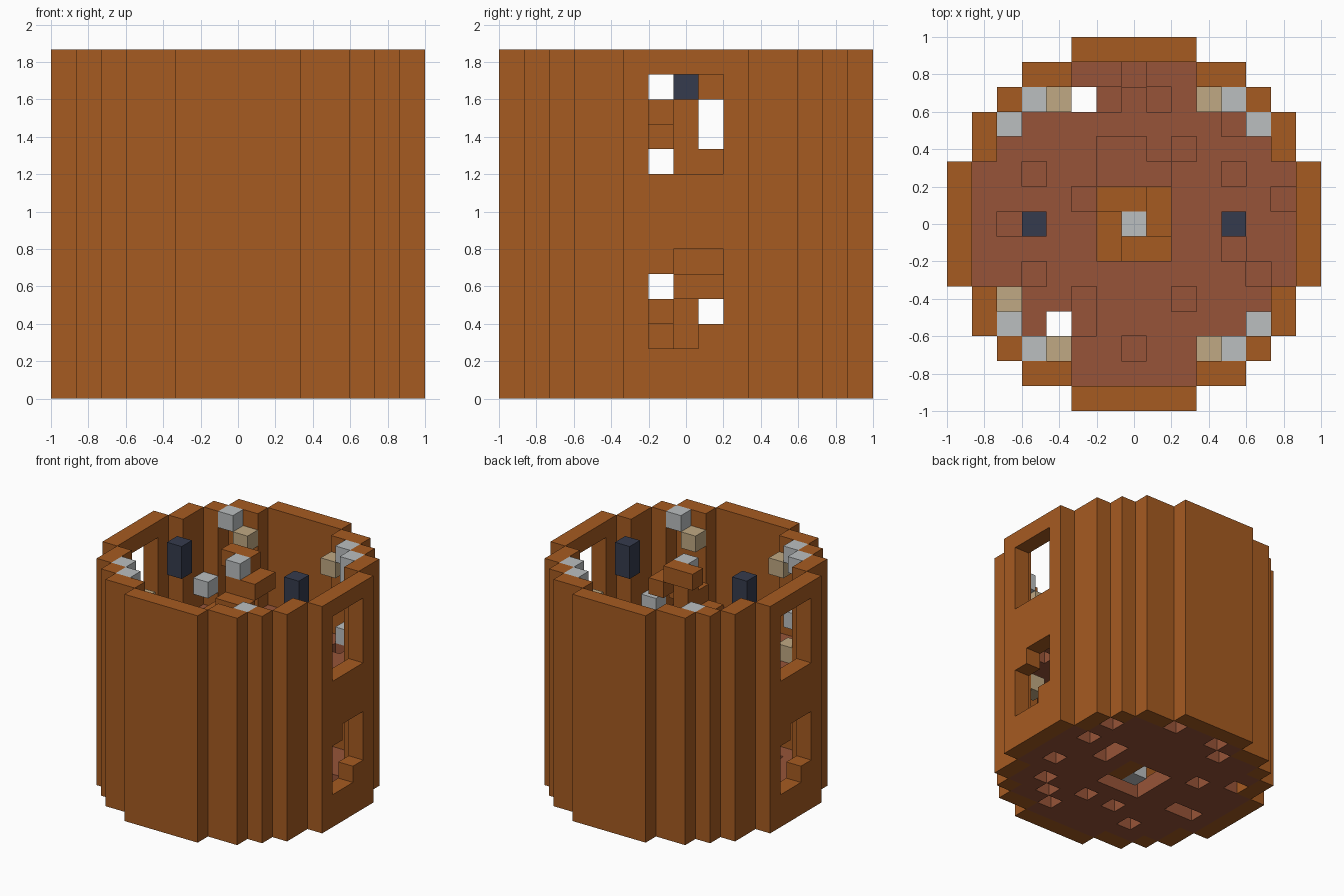
import bpy
import bmesh
from mathutils import Vector

if "Cube" in bpy.data.objects:
    bpy.data.objects.remove(bpy.data.objects["Cube"])

U = 2 / 15          # block size
LEVELS = 14         # tower height in blocks
STOREY = 7          # blocks per storey


def material(name, rgb):
    """Flat material from an sRGB colour."""
    lin = [((c / 255 + 0.055) / 1.055) ** 2.4 for c in rgb] + [1]
    m = bpy.data.materials.new(name)
    m.use_nodes = True
    m.diffuse_color = lin
    m.node_tree.nodes["Principled BSDF"].inputs["Base Color"].default_value = lin
    return m


BROWN = material("orange brown wood", (166, 91, 33))
RED = material("red brown floor", (151, 84, 56))
SILVER = material("pale grey", (187, 191, 192))
TAN = material("sandy tan", (192, 169, 131))
NAVY = material("dark slate blue", (53, 59, 77))

AXES = [Vector(a) for a in ((1, 0, 0), (0, 1, 0), (0, 0, 1))]


def blocks(name, cells, mat):
    """One object from grid cells, keeping only the faces on the outside."""
    cells = set(cells)
    bm = bmesh.new()
    verts = {}

    def vert(p):
        key = tuple(round(c * 2) for c in p)
        if key not in verts:
            verts[key] = bm.verts.new((p.x * U, p.y * U, p.z * U))
        return verts[key]

    for cell in cells:
        mid = Vector(cell) + Vector((0, 0, 0.5))
        for a in range(3):
            for side in (1, -1):
                n = AXES[a] * side
                if tuple(round(c) for c in Vector(cell) + n) in cells:
                    continue
                s, t = AXES[(a + 1) % 3] / 2, AXES[(a + 2) % 3] * side / 2
                f = mid + n / 2
                bm.faces.new([vert(f - s - t), vert(f + s - t),
                              vert(f + s + t), vert(f - s + t)])
    mesh = bpy.data.meshes.new(name)
    bm.to_mesh(mesh)
    bm.free()
    mesh.materials.append(mat)
    bpy.context.collection.objects.link(bpy.data.objects.new(name, mesh))


# Round plan: wall ring and the area inside it
plan = [(i, j) for i in range(-7, 8) for j in range(-7, 8) if i * i + j * j <= 54]
ring = [(i, j) for i, j in plan if i * i + j * j >= 45]
inside = [c for c in plan if c not in ring]

# Windows on both sides, the same after a half turn; the lower pair is partly filled
window = {(j, k + s) for j in (-1, 0, 1) for k in range(2, 6) for s in (0, STOREY)}
window -= {(-1, 5), (1, 2)}
openings = {(7 * s, j * s, k) for j, k in window for s in (1, -1)}
wall = {(i, j, k) for i, j in ring for k in range(LEVELS)}
blocks("tower_wall", wall - openings, BROWN)

# Floors with a stairwell and missing boards
lower_gaps = [(5, 4), (5, 2), (3, 1), (3, 2), (2, 6), (-1, 6), (-2, 5), (5, -1),
              (4, -3), (3, -4), (2, -5), (1, -3), (-1, -3), (-3, 2), (-5, 3),
              (-4, -1), (-5, -1), (-3, -4)]
upper_gaps = [(-2, 5), (-1, 5), (1, 5), (0, 6), (-4, 2), (-1, 3), (0, 3), (-1, 2),
              (0, 2), (1, 2), (2, 3), (4, 2), (4, 4), (-2, 1), (6, 1), (-5, 0),
              (4, -1), (-4, -2), (5, -2), (-2, -3), (-2, -4), (-3, -4), (2, -3),
              (0, -5)]
for name, level, gaps in (("lower_floor", 0, lower_gaps),
                          ("upper_floor", STOREY, upper_gaps)):
    boards = [(i, j, level) for i, j in inside
              if max(abs(i), abs(j)) > 1 and (i, j) not in gaps]
    blocks(name, boards, RED)

# Spiral stair: two blocks per step, a full turn every four levels
steps = [((1, 1), (1, 0)), ((-1, 1), (0, 1)), ((-1, -1), (-1, 0)), ((1, -1), (0, -1))]
blocks("spiral_stair", [(i, j, k) for k in range(LEVELS) for i, j in steps[k % 4]], BROWN)
blocks("stair_post", [(0, 0, k) for k in range(1, LEVELS - 1)], BROWN)
blocks("stair_post_caps", [(0, 0, 0), (0, 0, LEVELS - 1)], SILVER)

# Hanging lamps
for name, i in (("left_lamp", 4), ("right_lamp", -4)):
    blocks(name, [(i, 0, 12), (i, 0, 13)], NAVY)

# Loose blocks in the corners
blocks("corner_blocks", [(-4, 5, 13), (4, 5, 13), (5, 4, 13), (5, 4, 12), (-5, -4, 13),
                         (-4, -5, 13), (4, -5, 13), (-5, 4, 9), (5, -4, 8),
                         (4, 5, 8), (-4, -5, 9)], SILVER)
blocks("wall_shelves", [(-3, 5, 12), (3, 5, 12), (-3, -5, 12), (3, -5, 12),
                        (-5, -3, 8), (5, -3, 5)], TAN)
